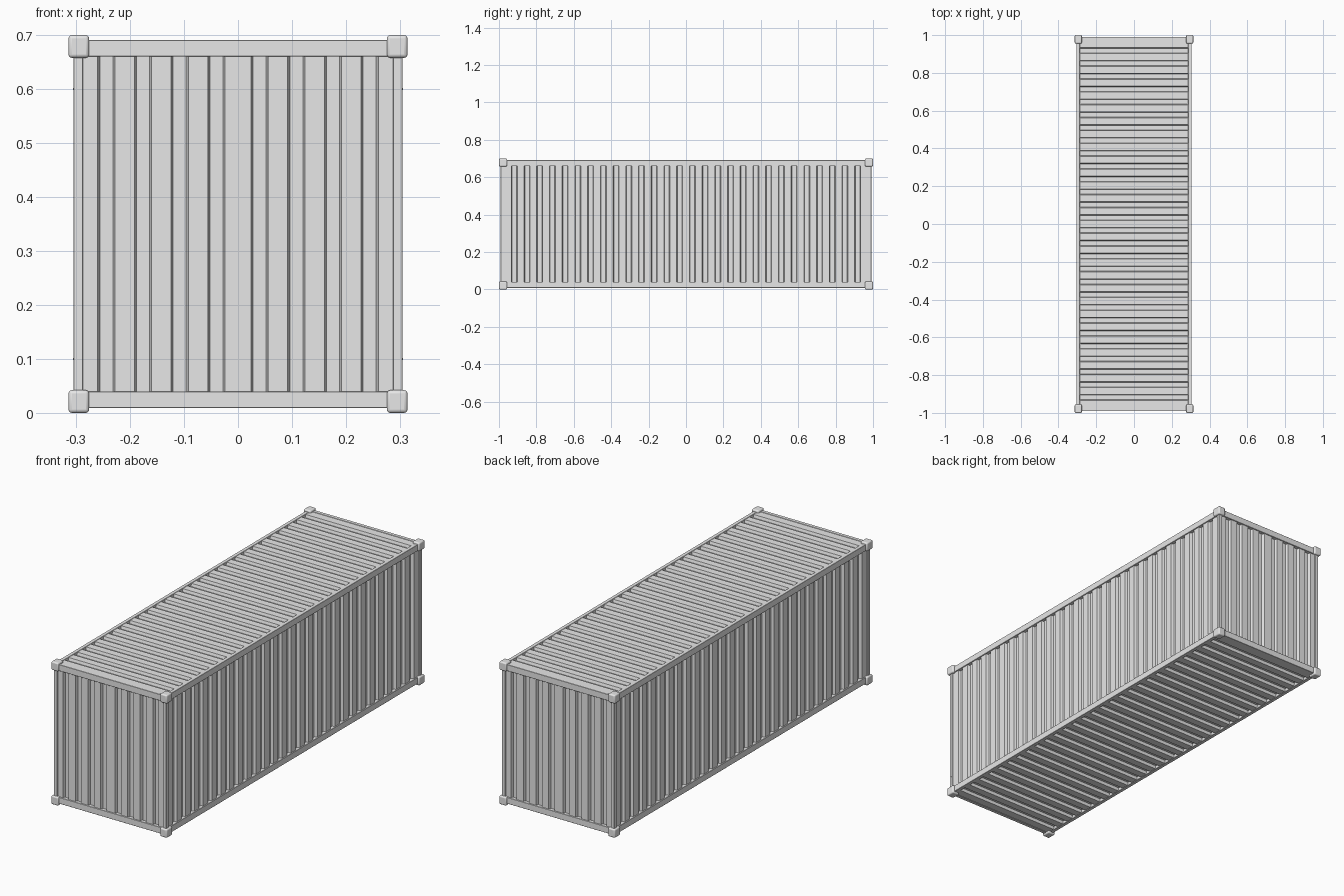
import bpy
import bmesh
from mathutils import Vector

cube = bpy.data.objects.get("Cube")
if cube:
    bpy.data.objects.remove(cube, do_unlink=True)

# Overall frame size
FX, FY = 0.305, 0.991
Z0, Z1 = 0.009, 0.691
MID = (Z0 + Z1) / 2
POST, RAIL = 0.018, 0.031
PITCH = 0.068
X, Y, Z = Vector((1, 0, 0)), Vector((0, 1, 0)), Vector((0, 0, 1))

grey = bpy.data.materials.new("painted_grey_steel")
grey.diffuse_color = (0.8, 0.8, 0.8, 1)
grey.use_nodes = True
grey.node_tree.nodes["Principled BSDF"].inputs["Base Color"].default_value = (0.8, 0.8, 0.8, 1)


def finish(name, bm):
    bmesh.ops.recalc_face_normals(bm, faces=bm.faces)
    mesh = bpy.data.meshes.new(name)
    bm.to_mesh(mesh)
    bm.free()
    mesh.materials.append(grey)
    obj = bpy.data.objects.new(name, mesh)
    bpy.context.collection.objects.link(obj)
    return obj


def box(name, centre, size, bevel=0.0, segments=1):
    bm = bmesh.new()
    bmesh.ops.create_cube(bm, size=1)
    for v in bm.verts:
        v.co = Vector(centre) + Vector([a * b for a, b in zip(v.co, size)])
    obj = finish(name, bm)
    if bevel:
        mod = obj.modifiers.new("soft_edges", "BEVEL")
        mod.width = bevel
        mod.segments = segments
    return obj


def corrugated(name, origin, along, out, across, half_len, half_wid, first, count):
    """Sheet with trapezoid grooves mirrored about its middle."""
    right = [first + PITCH * i for i in range(count)]
    centres = [-c for c in reversed(right)] + right
    depth, lip, bed = 0.014, 0.016, 0.012
    profile = [(-half_len, 0)]
    for c in centres:
        profile += [(c - lip, 0), (c - bed, -depth), (c + bed, -depth), (c + lip, 0)]
    profile += [(half_len, 0), (half_len, -depth * 1.4), (-half_len, -depth * 1.4)]
    bm = bmesh.new()
    ends = [[bm.verts.new(Vector(origin) + along * u + out * d + across * s * half_wid)
             for u, d in profile] for s in (-1, 1)]
    for end in ends:
        bm.faces.new(end)
    n = len(profile)
    for i in range(n):
        j = (i + 1) % n
        bm.faces.new((ends[0][i], ends[0][j], ends[1][j], ends[1][i]))
    return finish(name, bm)


# Corrugated walls, roof and floor
wall_half = MID - Z0 - RAIL / 2
for side, s in (("left", 1), ("right", -1)):
    corrugated(side + "_wall", (s * (FX - 0.005), 0, MID), Y, X * s, Z,
               FY - POST / 2, wall_half, PITCH / 2, 14)
for end, s in (("back", 1), ("front", -1)):
    corrugated(end + "_wall", (0, s * (FY - 0.005), MID), X, Y * s, Z,
               FX - POST / 2, wall_half, 0.04, 4)
for name, z, s in (("roof", Z1 - 0.002, 1), ("floor", Z0 + 0.002, -1)):
    corrugated(name, (0, 0, z), Y, Z * s, X, FY - POST / 2, FX - POST, PITCH / 2, 14)

# Rails along the sides and ends
for level, z in (("top", Z1 - RAIL / 2), ("bottom", Z0 + RAIL / 2)):
    for side, s in (("left", 1), ("right", -1)):
        box(f"{level}_{side}_rail", (s * (FX - POST / 2), 0, z),
            (POST, 2 * FY, RAIL), 0.001)
    for end, s in (("back", 1), ("front", -1)):
        box(f"{level}_{end}_rail", (0, s * (FY - POST / 2), z),
            (2 * FX, POST, RAIL), 0.001)

# Corner posts, rounded corner blocks and small post rivets
for end, t in (("back", 1), ("front", -1)):
    for side, s in (("left", 1), ("right", -1)):
        tag = f"{end}_{side}"
        box(tag + "_post", (s * (FX - POST / 2), t * (FY - POST / 2), MID),
            (POST, POST, Z1 - Z0), 0.001)
        for level, z in (("bottom", 0.021), ("top", 0.679)):
            block = box(f"{level}_{tag}_corner_block", (s * 0.295, t * 0.978, z),
                        (0.038, 0.044, 0.042), 0.006, 3)
            bpy.ops.object.select_all(action="DESELECT")
            block.select_set(True)
            bpy.context.view_layer.objects.active = block
            bpy.ops.object.shade_smooth_by_angle()
        for i, z in enumerate((0.1, 0.6)):
            box(f"{tag}_rivet_{i + 1}", (s * FX, t * 0.98, z), (0.002, 0.004, 0.004))
